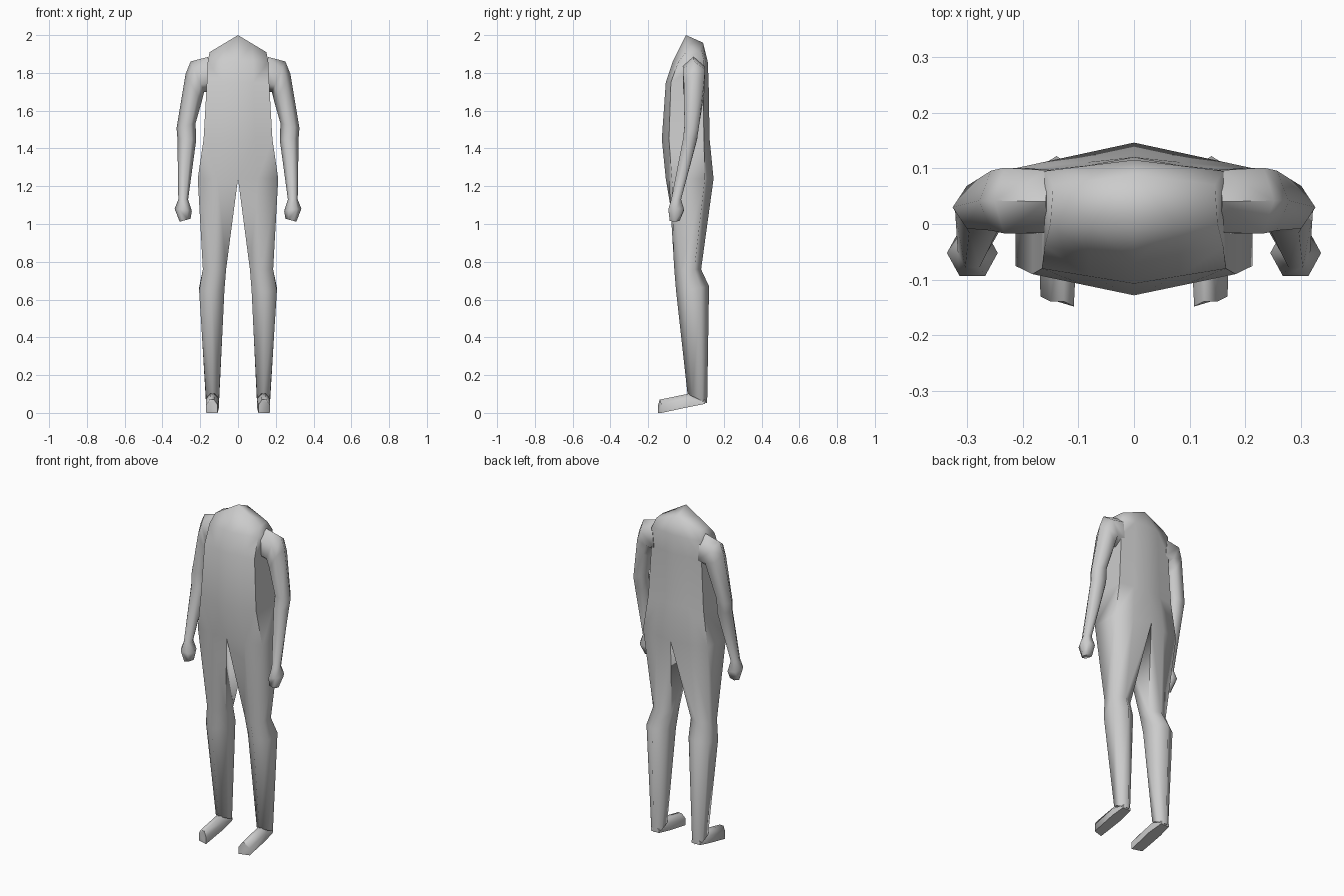
import bpy, bmesh, math
from mathutils import Vector

if "Cube" in bpy.data.objects:
    bpy.data.objects.remove(bpy.data.objects["Cube"])

grey = bpy.data.materials.new("plain grey")
grey.diffuse_color = (0.6, 0.6, 0.6, 1)
grey.use_nodes = True
grey.node_tree.nodes["Principled BSDF"].inputs["Base Color"].default_value = grey.diffuse_color


def strip(bm, upper, lower, closed):
    """Quads between two rows of points, upper row first."""
    n = len(upper)
    for i in range(n if closed else n - 1):
        j = (i + 1) % n
        bm.faces.new((lower[i], lower[j], upper[j], upper[i]))


def finish(bm, name, smooth_angle=75):
    """Make a mirrored, smooth-shaded object."""
    mesh = bpy.data.meshes.new(name)
    bm.to_mesh(mesh)
    bm.free()
    mesh.materials.append(grey)
    ob = bpy.data.objects.new(name, mesh)
    bpy.context.collection.objects.link(ob)
    bpy.ops.object.select_all(action='DESELECT')
    ob.select_set(True)
    bpy.context.view_layer.objects.active = ob
    bpy.ops.object.shade_smooth_by_angle(angle=math.radians(smooth_angle))
    mod = ob.modifiers.new("Mirror", 'MIRROR')
    mod.use_clip = True
    mod.merge_threshold = 0.001
    return ob


def loft(name, rings):
    """Closed tube through rings, capped at both ends."""
    bm = bmesh.new()
    rows = [[bm.verts.new(p) for p in ring] for ring in rings]
    for a, b in zip(rows, rows[1:]):
        strip(bm, a, b, True)
    bm.faces.new(rows[0])
    bm.faces.new(rows[-1][::-1])
    bmesh.ops.recalc_face_normals(bm, faces=bm.faces)
    return finish(bm, name)


def half_row(z, w, front, front_side, back_side, back):
    """Half a torso section, from the front centre round to the back centre."""
    return [(0, front, z), (w / 2, (front + front_side) / 2, z),
            (w, front_side, z), (w, back_side, z),
            (w / 2, (back + back_side) / 2, z), (0, back, z)]


def leg_row(inner, outer, front, back, z_front, z_back):
    """Six-sided leg section, matching the order of the torso rows."""
    mid, d = (inner + outer) / 2, back - front
    pts = [(inner, 0.25), (mid, 0), (outer, 0.25),
           (outer, 0.75), (mid, 1), (inner, 0.75)]
    return [(x, front + t * d, z_front + t * (z_back - z_front)) for x, t in pts]


# Torso and legs, right half
torso = [
    [(0, 0, 2.0), (0.075, 0, 1.955), (0.15, 0, 1.91),
     (0.145, 0.07, 1.91), (0.075, 0.08, 1.935), (0, 0.09, 1.96)],
    half_row(1.86, 0.16, -0.07, -0.04, 0.095, 0.115),
    half_row(1.75, 0.165, -0.107, -0.08, 0.09, 0.12),
    half_row(1.45, 0.182, -0.128, -0.09, 0.095, 0.125),
    half_row(1.24, 0.213, -0.107, -0.075, 0.1, 0.146),
]
legs = [
    leg_row(0.063, 0.186, -0.062, 0.08, 0.76, 0.76),
    leg_row(0.072, 0.206, -0.052, 0.122, 0.64, 0.67),
    leg_row(0.1, 0.17, 0.008, 0.112, 0.1, 0.05),
]
bm = bmesh.new()
rows = [[bm.verts.new(p) for p in r] for r in torso + legs]
bm.faces.new(rows[0])
for k, (a, b) in enumerate(zip(rows, rows[1:])):
    strip(bm, a, b, k >= len(torso) - 1)
bm.faces.new(rows[-1][::-1])
finish(bm, "torso_and_legs")


def arm_ring(x, y, z, ru, rv, tilt):
    """Six-sided arm section, tilted in the front plane."""
    t = math.radians(tilt)
    u, v = Vector((math.cos(t), 0, math.sin(t))), Vector((0, 1, 0))
    return [Vector((x, y, z)) + u * ru * math.cos(a) + v * rv * math.sin(a)
            for a in (i * math.pi / 3 for i in range(6))]


# Arms: shoulder, upper arm, elbow, wrist, hand
loft("arms", [arm_ring(*r) for r in (
    (0.15, 0.04, 1.79, 0.095, 0.065, 85),
    (0.215, 0.042, 1.78, 0.088, 0.068, 66),
    (0.235, 0.042, 1.72, 0.085, 0.062, 60),
    (0.275, 0.03, 1.52, 0.052, 0.044, -15),
    (0.271, 0.022, 1.45, 0.05, 0.043, 5),
    (0.29, -0.052, 1.13, 0.026, 0.03, 0),
    (0.29, -0.052, 1.075, 0.046, 0.048, 8),
    (0.28, -0.06, 1.02, 0.03, 0.03, -15),
)])


def foot_ring(x0, x1, y0, y1, low, high):
    """Six-sided upright section of the foot."""
    xm, ym, zm = (x0 + x1) / 2, (y0 + y1) / 2, low + 0.6 * (high - low)
    return [(x0, y0, low), (x1, y1, low), (x1, y1, zm),
            (xm + 0.012, ym, high), (xm - 0.012, ym, high), (x0, y0, zm)]


# Feet, from heel to toe
loft("feet", [foot_ring(*r) for r in (
    (0.108, 0.162, 0.1, 0.1, 0.048, 0.075),
    (0.1, 0.17, 0.01, 0.02, 0.032, 0.102),
    (0.108, 0.168, -0.148, -0.13, 0.0, 0.07),
)])
